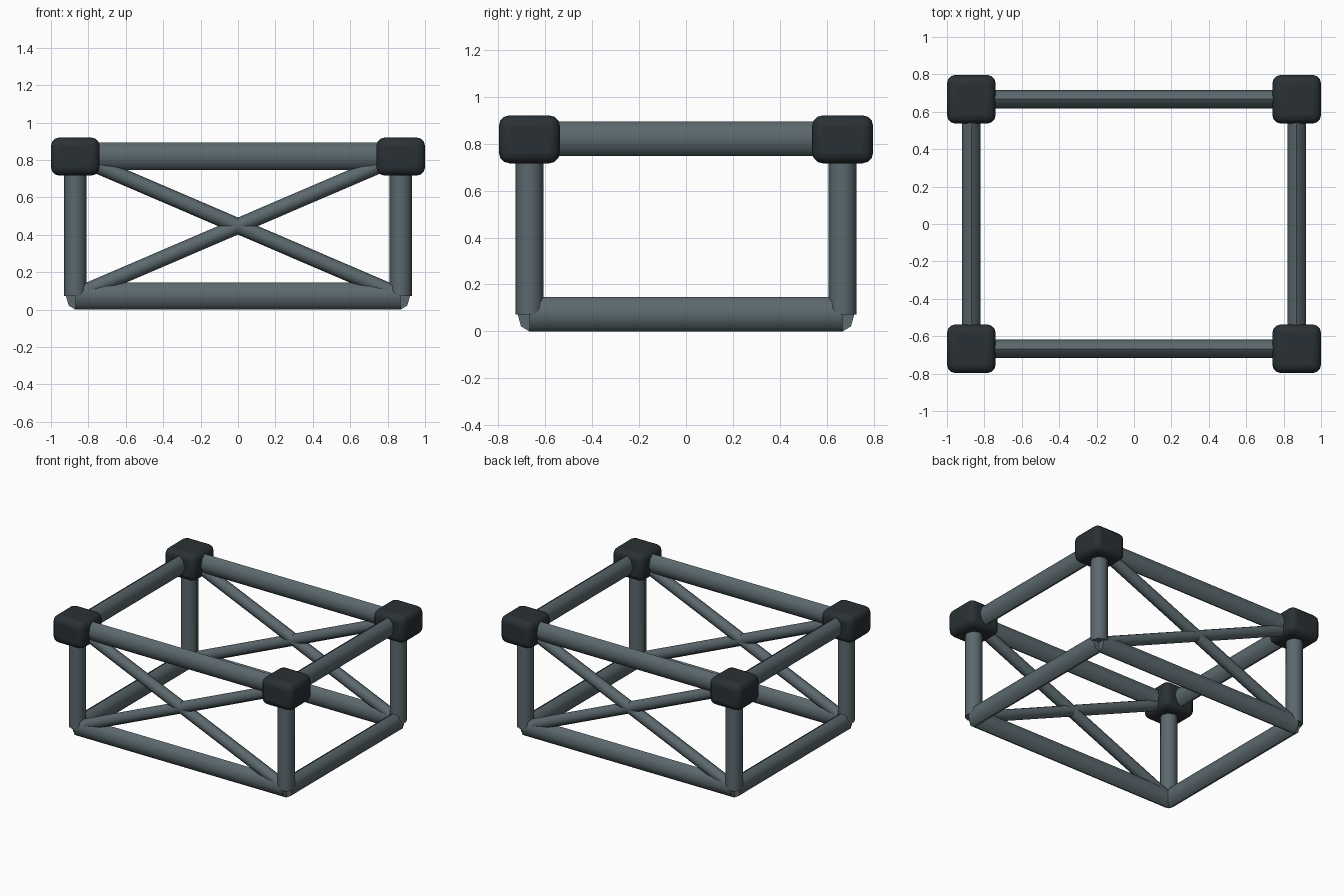
import bpy, math
from mathutils import Vector, Matrix

if "Cube" in bpy.data.objects:
    bpy.data.objects.remove(bpy.data.objects["Cube"])

X, Y, Z0, Z1 = 0.87, 0.667, 0.073, 0.82


def material(name, rgb):
    m = bpy.data.materials.new(name)
    m.diffuse_color = (*rgb, 1)
    m.use_nodes = True
    m.node_tree.nodes["Principled BSDF"].inputs["Base Color"].default_value = m.diffuse_color
    return m


STEEL = material("steel_grey", (0.105, 0.14, 0.155))
DARK = material("dark_grey", (0.023, 0.03, 0.035))


def finish(ob, name, mat, angle):
    ob.name = name
    ob.data.materials.append(mat)
    bpy.ops.object.shade_smooth_by_angle(angle=math.radians(angle))


def tube(name, a, b, half_width, half_height):
    """Eight-sided oval tube from a to b; half_height lies in the vertical plane."""
    a, b = Vector(a), Vector(b)
    axis = (b - a).normalized()
    side = axis.cross(Vector((0, 0, 1)))
    side = side.normalized() if side.length > 1e-4 else Vector((1, 0, 0))
    up = side.cross(axis)
    bpy.ops.mesh.primitive_cylinder_add(vertices=8, radius=1, depth=(b - a).length)
    ob = bpy.context.object
    rot = Matrix((side, up, -axis)).transposed().to_4x4()
    if rot.determinant() < 0:
        rot = Matrix((side, up, axis)).transposed().to_4x4()
    ob.data.transform(rot @ Matrix.Diagonal((half_width, half_height, 1, 1)))
    ob.location = (a + b) / 2
    finish(ob, name, STEEL, 50)


# Rails along both lengths and widths, bottom and top
for level, z in (("bottom", Z0), ("top", Z1)):
    for s in (-1, 1):
        tube(f"{level}_long_rail", (-X, s * Y, z), (X, s * Y, z), 0.05, 0.073)
        tube(f"{level}_short_rail", (s * X, -Y, z), (s * X, Y, z), 0.05, 0.073)

for sy in (-1, 1):
    for sx in (-1, 1):
        # Upright post
        tube("corner_post", (sx * X, sy * Y, Z0), (sx * X, sy * Y, Z1), 0.06, 0.06)
        # Crossed diagonal braces on the long sides
        tube("cross_brace", (-sx * X, sy * Y, Z0), (sx * X, sy * Y, Z1), 0.042, 0.042)
        # Rounded corner block
        bpy.ops.mesh.primitive_cube_add(size=1, location=(sx * X, sy * Y, Z1 - 0.002))
        block = bpy.context.object
        block.data.transform(Matrix.Diagonal((0.26, 0.26, 0.204, 1)))
        bevel = block.modifiers.new("rounding", 'BEVEL')
        bevel.width = 0.045
        bevel.segments = 3
        finish(block, "corner_block", DARK, 40)
